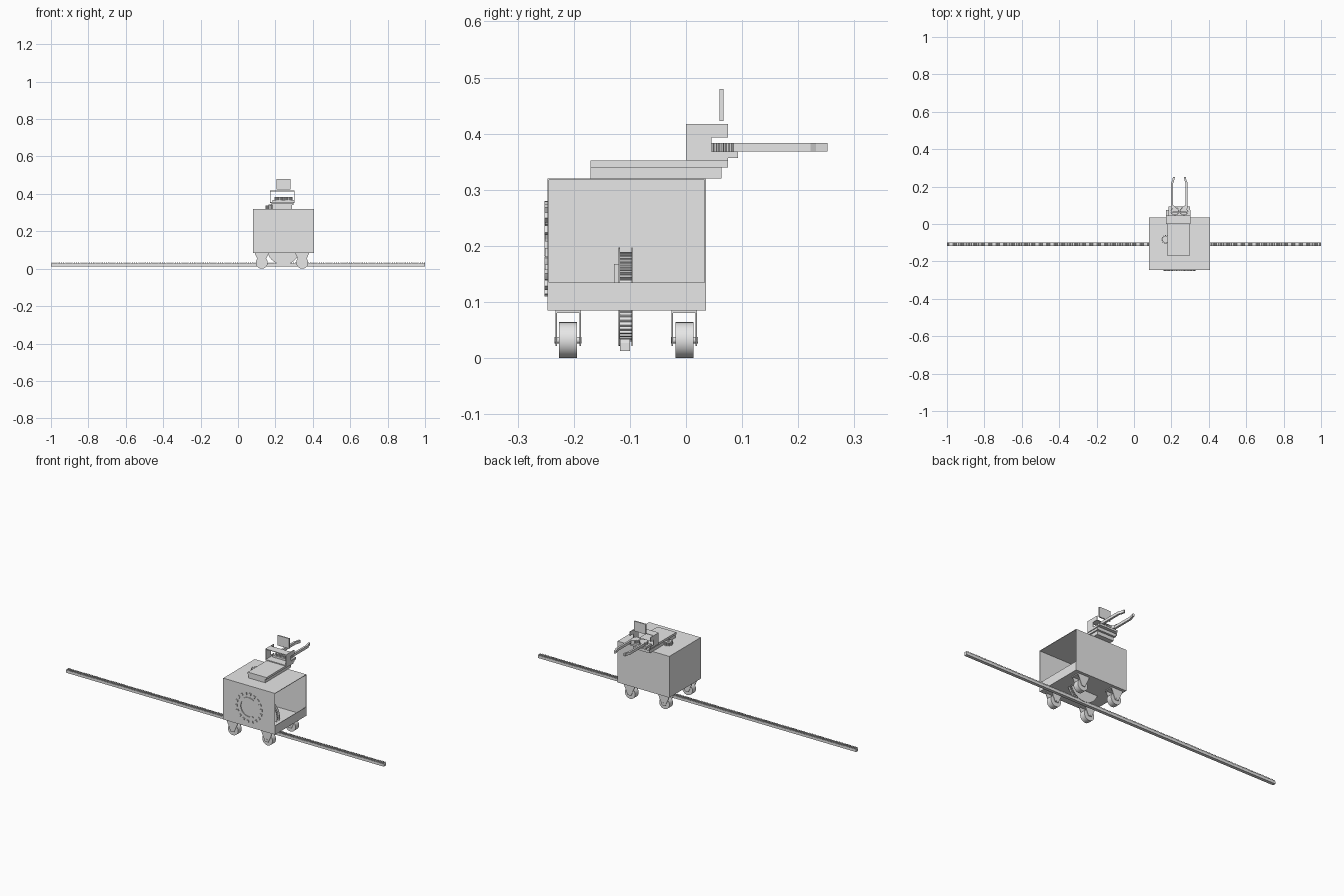
import bpy, bmesh, math
from mathutils import Vector

if "Cube" in bpy.data.objects:
    bpy.data.objects.remove(bpy.data.objects["Cube"])

grey = bpy.data.materials.new("plain grey")
grey.use_nodes = True
grey.diffuse_color = (0.8, 0.8, 0.8, 1)
grey.node_tree.nodes["Principled BSDF"].inputs["Base Color"].default_value = (0.8, 0.8, 0.8, 1)


def finish(name, bm, smooth=False):
    bmesh.ops.recalc_face_normals(bm, faces=bm.faces)
    mesh = bpy.data.meshes.new(name)
    bm.to_mesh(mesh)
    bm.free()
    mesh.materials.append(grey)
    ob = bpy.data.objects.new(name, mesh)
    bpy.context.scene.collection.objects.link(ob)
    if smooth:
        bpy.ops.object.select_all(action="DESELECT")
        ob.select_set(True)
        bpy.context.view_layer.objects.active = ob
        bpy.ops.object.shade_smooth_by_angle(angle=math.radians(35))
    return ob


def prism(name, points, axis, low, high, smooth=False):
    """Extrude a flat outline along an axis; points use the other two axes in order."""
    bm = bmesh.new()
    verts = []
    for a, b in points:
        co = [a, b]
        co.insert("xyz".index(axis), low)
        verts.append(bm.verts.new(co))
    face = bm.faces.new(verts)
    out = bmesh.ops.extrude_face_region(bm, geom=[face])
    move = Vector([(high - low) if c == axis else 0 for c in "xyz"])
    bmesh.ops.translate(bm, vec=move, verts=[v for v in out["geom"] if isinstance(v, bmesh.types.BMVert)])
    return finish(name, bm, smooth)


def box(name, x, y, z):
    return prism(name, [(x[0], y[0]), (x[1], y[0]), (x[1], y[1]), (x[0], y[1])], "z", *z)


def circle(cx, cy, r, n=32):
    return [(cx + r * math.cos(math.tau * i / n), cy + r * math.sin(math.tau * i / n)) for i in range(n)]


def gear(cx, cy, root, tip, teeth):
    pts = []
    for i in range(teeth):
        for step, r in ((0, root), (0.3, root), (0.45, tip), (0.8, tip)):
            a = math.tau * (i + step) / teeth
            pts.append((cx + r * math.cos(a), cy + r * math.sin(a)))
    return pts


# Cart body: thin sheet panels, left side open above a low lip
X0, X1, Y0, Y1, Z0, Z1, T = 0.08, 0.405, -0.247, 0.036, 0.085, 0.32, 0.003
CX = (X0 + X1) / 2
box("body_floor", (X0, X1), (Y0, Y1), (Z0, Z0 + T))
box("body_top", (X0, X1), (Y0, Y1), (Z1 - T, Z1))
box("body_front", (X0, X1), (Y0, Y0 + T), (Z0 + T, Z1 - T))
box("body_back", (X0, X1), (Y1 - T, Y1), (Z0 + T, Z1 - T))
box("body_side", (X0, X0 + T), (Y0 + T, Y1 - T), (Z0 + T, Z1 - T))
box("body_lip", (X1 - T, X1), (Y0 + T, Y1 - T), (Z0 + T, 0.135))

# Casters: wheel, axle and a tapered fork
for side, cx in (("right", 0.127), ("left", 0.343)):
    for end, cy in (("front", -0.21), ("back", -0.003)):
        tag = f"{end}_{side}"
        prism("wheel_" + tag, [(a, b) for a, b in circle(cx, 0.032, 0.032)], "y", cy - 0.016, cy + 0.016, True)
        prism("axle_" + tag, circle(cx, 0.032, 0.006, 12), "y", cy - 0.024, cy + 0.024, True)
        box("fork_top_" + tag, (cx - 0.036, cx + 0.036), (cy - 0.023, cy + 0.023), (0.08, Z0))
        cheek = [(cx - 0.036, 0.08), (cx - 0.01, 0.022), (cx + 0.01, 0.022), (cx + 0.036, 0.08)]
        for y in (cy - 0.023, cy + 0.02):
            prism("fork_cheek_" + tag, cheek, "y", y, y + 0.003)

# Toothed track
pitch = 0.01
count = round(2 / pitch)
track = [(-1, 0.013)]
for i in range(count):
    x = -1 + i * pitch
    track += [(x, 0.027), (x + 0.3 * pitch, 0.027), (x + 0.45 * pitch, 0.034), (x + 0.85 * pitch, 0.034)]
track += [(1, 0.027), (1, 0.013)]
prism("track", track, "y", -0.118, -0.1)

# Drive gear between two flanges, with its motor block
GZ = 0.1095
prism("drive_gear", gear(CX, GZ, 0.073, 0.08, 48), "y", -0.118, -0.097)
for y in (-0.12, -0.097):
    prism("gear_flange", circle(CX, GZ, 0.0875, 48), "y", y, y + 0.002, True)
box("motor_block", (CX - 0.03, CX + 0.03), (-0.128, -0.12), (Z0 + T, 0.168))

# Raised round emblem on the front: cog-like ring of bars and an inner arc
def arc_plate(name, r0, r1, start, end, steps, depth):
    angles = [math.radians(start + (end - start) * i / steps) for i in range(steps + 1)]
    pts = [(CX + r1 * math.cos(a), 0.195 + r1 * math.sin(a)) for a in angles]
    pts += [(CX + r0 * math.cos(a), 0.195 + r0 * math.sin(a)) for a in reversed(angles)]
    prism(name, pts, "y", Y0 - depth, Y0)


for i in range(18):
    arc_plate("emblem_bar", 0.072, 0.085, i * 20, i * 20 + 9, 2, 0.005)
arc_plate("emblem_arc", 0.05, 0.058, 60, 300, 24, 0.004)

# Sliding arm on top with a small pinion beside it
box("slide_rail", (0.185, 0.29), (-0.17, 0.063), (Z1, 0.34))
box("slide_plate", (0.18, 0.298), (-0.17, 0.075), (0.34, 0.352))
prism("slide_pinion", gear(0.17, -0.083, 0.018, 0.024, 14), "z", Z1, 0.338)
prism("pinion_hub", circle(0.17, -0.083, 0.008, 16), "z", 0.338, 0.344, True)

# Wrist bracket: notched cheeks, joined above and below
notched = [(0, 0.352), (0.075, 0.352), (0.075, 0.365), (0.045, 0.365),
           (0.045, 0.393), (0.075, 0.393), (0.075, 0.417), (0, 0.417)]
for x in (0.172, 0.299):
    prism("wrist_cheek", notched, "x", x, x + 0.003)
box("wrist_top", (0.175, 0.299), (0, 0.045), (0.414, 0.417))
box("wrist_bottom", (0.175, 0.299), (0, 0.075), (0.352, 0.357))

# Gripper: base, meshing gears and two bent fingers
box("gripper_base", (0.185, 0.3), (0.045, 0.093), (0.357, 0.368))
for s, name in ((-1, "right"), (1, "left")):
    prism("gripper_gear_" + name, gear(CX + s * 0.024, 0.068, 0.019, 0.024, 16), "z", 0.368, 0.383)
    outline = [(0.018, 0.075), (0.044, 0.085), (0.044, 0.222), (0.038, 0.232), (0.034, 0.252),
               (0.024, 0.25), (0.029, 0.228), (0.033, 0.218), (0.033, 0.1), (0.018, 0.092)]
    prism("finger_" + name, [(CX + s * a, b) for a, b in outline], "z", 0.368, 0.383)

# Upright sensor panel above the wrist
box("sensor_panel", (0.207, 0.28), (0.06, 0.067), (0.423, 0.48))
